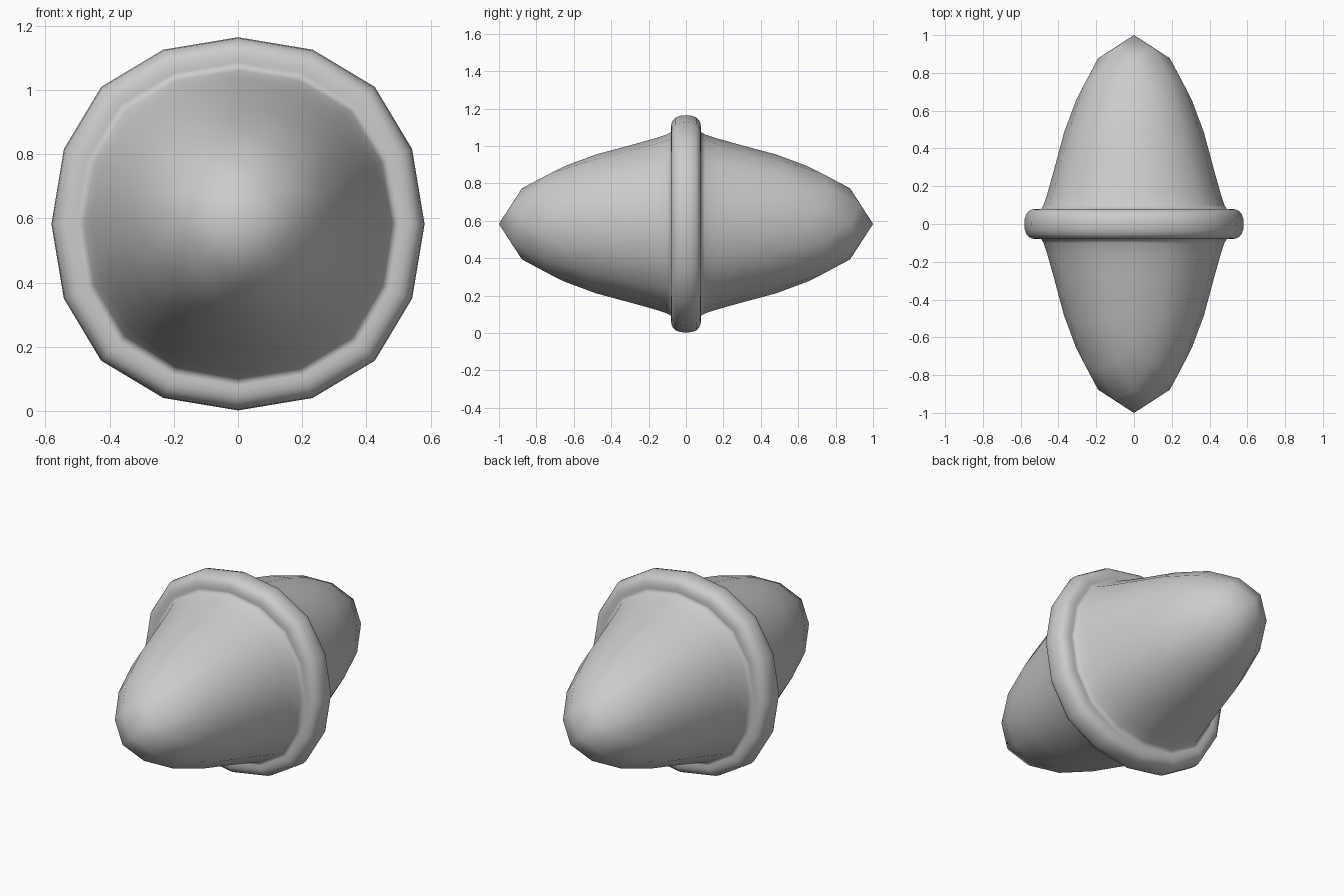
import bpy, bmesh

cube = bpy.data.objects.get("Cube")
if cube:
    bpy.data.objects.remove(cube, do_unlink=True)

grey = bpy.data.materials.new("plain grey")
grey.use_nodes = True
colour = (0.6, 0.6, 0.6, 1)
grey.diffuse_color = colour
grey.node_tree.nodes["Principled BSDF"].inputs["Base Color"].default_value = colour

CENTRE_Z = 0.583
TIP = 1.902         # cage tip, pulled in to 1 by the subdivision
BEAD = 0.08         # half width of the bead round the middle
# Half sizes of the square cage loops: cone base, bead root, bead rim
BASE, ROOT, RIM = 0.507, 0.523, 0.623

bm = bmesh.new()


def square_loop(y, size):
    corners = ((-1, -1), (1, -1), (1, 1), (-1, 1))
    return [bm.verts.new((x * size, y, z * size)) for x, z in corners]


# Square loops from front to back, bridged with quads
front = [(-BEAD, size) for size in (BASE, ROOT, RIM)]
back = [(-y, size) for y, size in reversed(front)]
loops = [square_loop(y, size) for y, size in front + back]
for a, b in zip(loops, loops[1:]):
    for i in range(4):
        j = (i + 1) % 4
        bm.faces.new((a[i], a[j], b[j], b[i]))

# Pyramid ends
for loop, y in ((loops[0], -TIP), (loops[-1], TIP)):
    apex = bm.verts.new((0, y, 0))
    for i in range(4):
        bm.faces.new((loop[i], loop[(i + 1) % 4], apex))

bmesh.ops.recalc_face_normals(bm, faces=bm.faces[:])
for face in bm.faces:
    face.smooth = True
mesh = bpy.data.meshes.new("spindle_body")
bm.to_mesh(mesh)
bm.free()
mesh.materials.append(grey)

body = bpy.data.objects.new("spindle_body", mesh)
body.location.z = CENTRE_Z
bpy.context.collection.objects.link(body)

# Round the cage
smooth = body.modifiers.new("rounding", "SUBSURF")
smooth.levels = smooth.render_levels = 2
smooth.use_limit_surface = False
